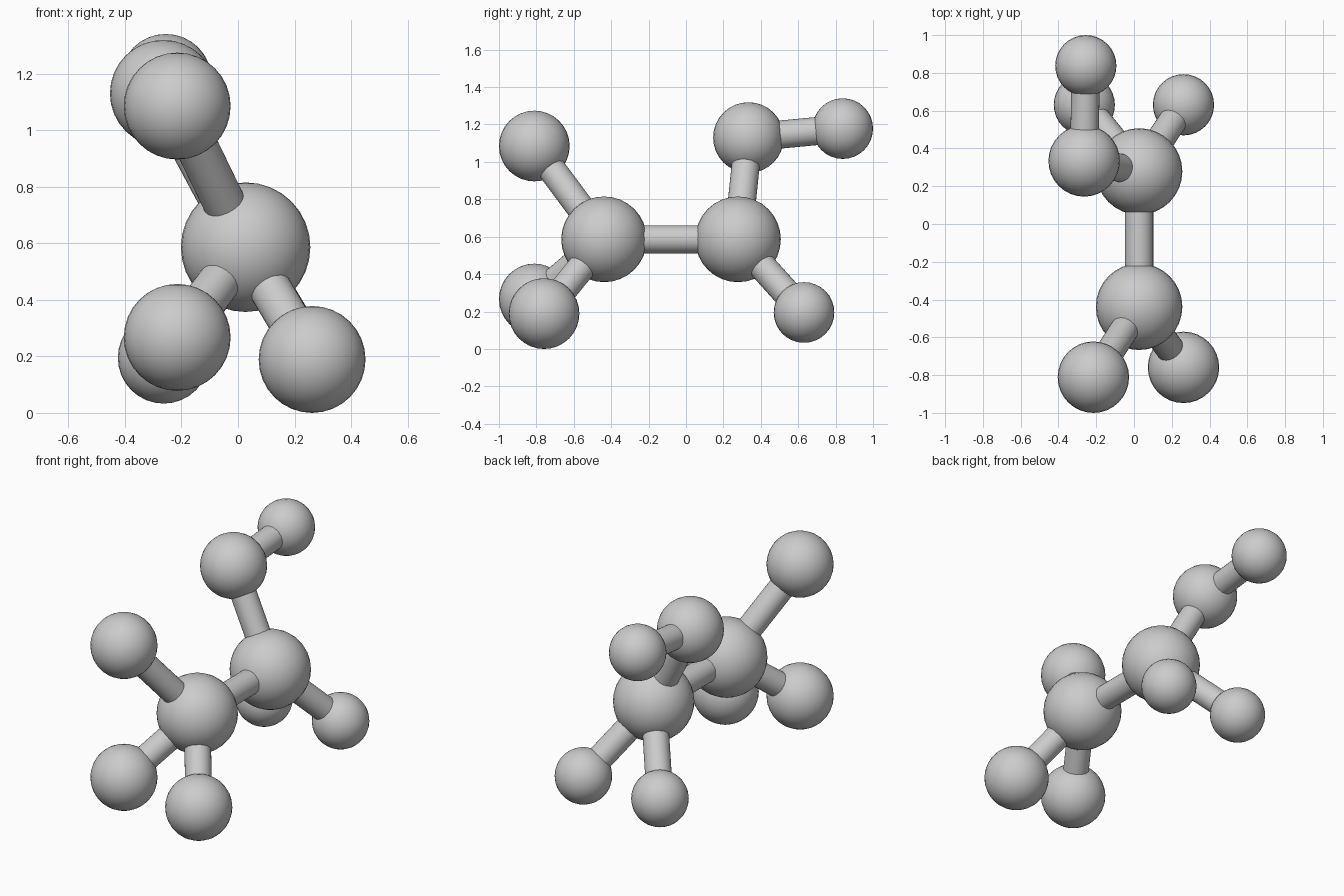
import bpy
from mathutils import Vector

if "Cube" in bpy.data.objects:
    bpy.data.objects.remove(bpy.data.objects["Cube"])

# atom: name -> (centre, radius)
C, M, H = 0.229, 0.189, 0.162
ATOMS = {
    "core_atom_front": ((0.027, -0.438, 0.586), C),
    "core_atom_back": ((0.027, 0.278, 0.586), C),
    "front_atom_top": ((-0.215, -0.811, 1.085), M),
    "front_atom_left": ((-0.215, -0.811, 0.267), M),
    "front_atom_right": ((0.262, -0.759, 0.189), M),
    "upper_atom": ((-0.264, 0.334, 1.130), M),
    "upper_end_atom": ((-0.255, 0.838, 1.178), H),
    "back_atom_left": ((-0.263, 0.631, 0.195), H),
    "back_atom_right": ((0.262, 0.631, 0.195), H),
}

# bonded pairs
BONDS = [
    ("core_atom_front", "core_atom_back"),
    ("core_atom_front", "front_atom_top"),
    ("core_atom_front", "front_atom_left"),
    ("core_atom_front", "front_atom_right"),
    ("core_atom_back", "upper_atom"),
    ("upper_atom", "upper_end_atom"),
    ("core_atom_back", "back_atom_left"),
    ("core_atom_back", "back_atom_right"),
]
BOND_RADIUS = 0.075


def finish(name):
    ob = bpy.context.object
    ob.name = name
    bpy.ops.object.shade_smooth_by_angle()


# balls
for name, (centre, radius) in ATOMS.items():
    bpy.ops.mesh.primitive_uv_sphere_add(segments=32, ring_count=16, radius=radius, location=centre)
    finish(name)

# rods from centre to centre
for i, (a, b) in enumerate(BONDS, 1):
    p, q = Vector(ATOMS[a][0]), Vector(ATOMS[b][0])
    d = q - p
    bpy.ops.mesh.primitive_cylinder_add(vertices=32, radius=BOND_RADIUS, depth=d.length,
                                        location=(p + q) / 2,
                                        rotation=d.to_track_quat('Z', 'Y').to_euler())
    finish(f"bond_rod_{i}")
